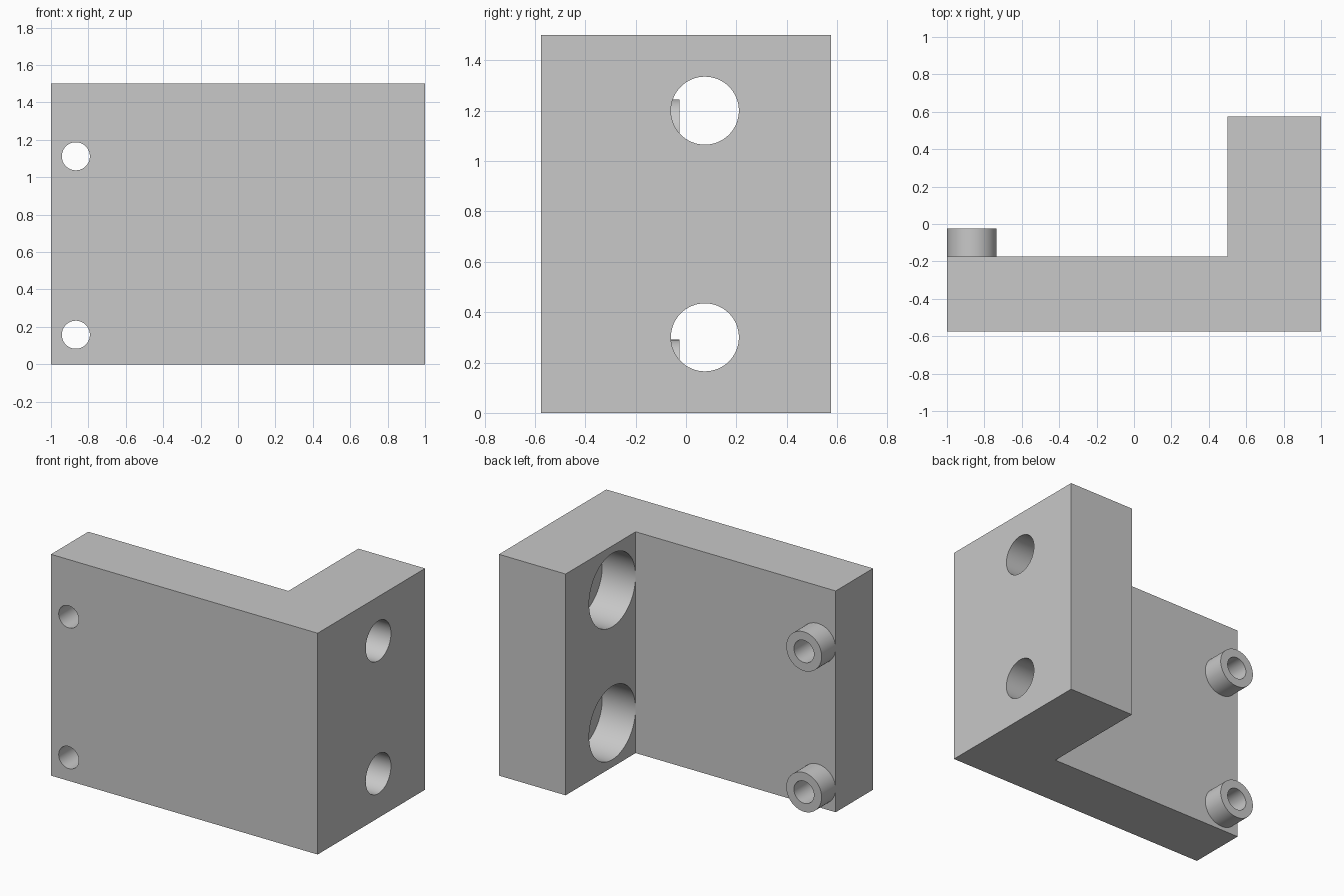
import bpy
import bmesh
import math
from mathutils import Matrix, Vector

cube = bpy.data.objects.get("Cube")
if cube:
    bpy.data.objects.remove(cube, do_unlink=True)

HEIGHT = 1.5
HALF_DEPTH = 0.575
WALL_Y = -0.175      # rear face of the plate
ARM_X = 0.5          # inner face of the side arm
BOSS_X = -0.867

grey = bpy.data.materials.new("plain_grey")
grey.use_nodes = True
colour = (0.58, 0.58, 0.58, 1)
grey.diffuse_color = colour
grey.node_tree.nodes["Principled BSDF"].inputs["Base Color"].default_value = colour


def add_object(name, bm):
    bmesh.ops.recalc_face_normals(bm, faces=bm.faces)
    mesh = bpy.data.meshes.new(name)
    bm.to_mesh(mesh)
    bm.free()
    mesh.materials.append(grey)
    obj = bpy.data.objects.new(name, mesh)
    bpy.context.collection.objects.link(obj)
    return obj


def cylinder(name, start, end, radius):
    start, end = Vector(start), Vector(end)
    axis = end - start
    turn = axis.to_track_quat("Z", "Y").to_matrix().to_4x4()
    bm = bmesh.new()
    bmesh.ops.create_cone(bm, cap_ends=True, segments=64, radius1=radius,
                          radius2=radius, depth=axis.length,
                          matrix=Matrix.Translation((start + end) / 2) @ turn)
    return add_object(name, bm)


def combine(target, tool, operation):
    tool.hide_render = True
    mod = target.modifiers.new(tool.name, "BOOLEAN")
    mod.operation = operation
    mod.solver = "EXACT"
    mod.object = tool
    bpy.context.view_layer.objects.active = target
    bpy.ops.object.modifier_apply(modifier=mod.name)
    bpy.data.objects.remove(tool, do_unlink=True)


# L-shaped body, extruded upward
profile = [(-1, -HALF_DEPTH), (1, -HALF_DEPTH), (1, HALF_DEPTH),
           (ARM_X, HALF_DEPTH), (ARM_X, WALL_Y), (-1, WALL_Y)]
bm = bmesh.new()
base = bm.faces.new([bm.verts.new((x, y, 0)) for x, y in profile])
top = bmesh.ops.extrude_face_region(bm, geom=[base])["geom"]
bmesh.ops.translate(bm, vec=(0, 0, HEIGHT),
                    verts=[v for v in top if isinstance(v, bmesh.types.BMVert)])
bracket = add_object("angle_bracket", bm)

# Rear bosses with bores right through the plate
for z in (0.158, 1.112):
    combine(bracket, cylinder("boss", (BOSS_X, WALL_Y - 0.1, z),
                              (BOSS_X, -0.025, z), 0.1325), "UNION")
    combine(bracket, cylinder("boss_bore", (BOSS_X, -0.8, z),
                              (BOSS_X, 0.2, z), 0.075), "DIFFERENCE")

# Bolt holes through the arm, counterbored from its inner face
for z in (0.3, 1.2):
    combine(bracket, cylinder("counterbore", (0.4, 0.075, z),
                              (0.75, 0.075, z), 0.249), "DIFFERENCE")
    combine(bracket, cylinder("bolt_hole", (0.6, 0.075, z),
                              (1.2, 0.075, z), 0.135), "DIFFERENCE")

# Smooth round walls, crisp edges
bpy.ops.object.select_all(action="DESELECT")
bracket.select_set(True)
bpy.context.view_layer.objects.active = bracket
bpy.ops.object.shade_smooth_by_angle(angle=math.radians(30))
